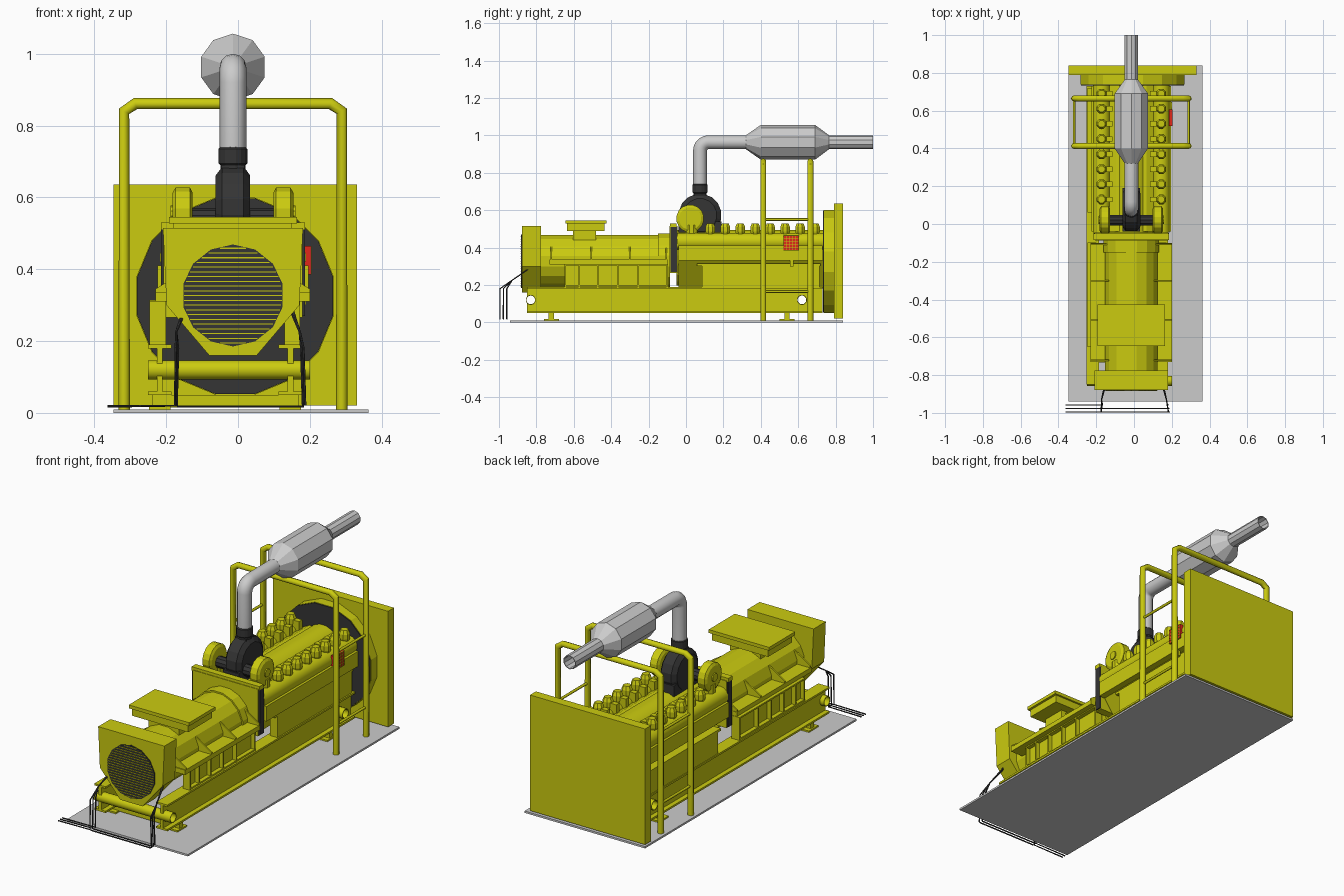
import bpy, bmesh, math
from mathutils import Vector

if "Cube" in bpy.data.objects:
    bpy.data.objects.remove(bpy.data.objects["Cube"])

C = -0.014  # centre line of the machine


def mat(name, col):
    m = bpy.data.materials.new(name)
    m.diffuse_color = (*col, 1)
    m.use_nodes = True
    m.node_tree.nodes["Principled BSDF"].inputs["Base Color"].default_value = m.diffuse_color
    return m


YEL = mat("yellow_paint", (0.6, 0.6, 0.005))
DARK = mat("dark_metal", (0.035, 0.035, 0.035))
RED = mat("red", (0.75, 0.02, 0.01))


def finish(name, bm, m, smooth=False):
    bmesh.ops.recalc_face_normals(bm, faces=bm.faces)
    me = bpy.data.meshes.new(name)
    bm.to_mesh(me)
    bm.free()
    o = bpy.data.objects.new(name, me)
    bpy.context.collection.objects.link(o)
    if m:
        me.materials.append(m)
    if smooth:
        bpy.context.view_layer.objects.active = o
        o.select_set(True)
        bpy.ops.object.shade_smooth_by_angle(angle=math.radians(40))
        o.select_set(False)
    return o


def box(name, x, y, z, m=YEL):
    bm = bmesh.new()
    bmesh.ops.create_cube(bm, size=1)
    for v in bm.verts:
        v.co = [(r[0] + r[1]) / 2 + c * (r[1] - r[0]) for r, c in zip((x, y, z), v.co)]
    return finish(name, bm, m)


def prism(name, pts, y, m=YEL):
    """Extrude an x-z outline along y."""
    bm = bmesh.new()
    f = bm.faces.new([bm.verts.new((px, y[0], pz)) for px, pz in pts])
    ext = bmesh.ops.extrude_face_region(bm, geom=[f])
    for v in ext["geom"]:
        if isinstance(v, bmesh.types.BMVert):
            v.co.y = y[1]
    return finish(name, bm, m)


def lathe(name, prof, centre, axis, n=12, m=YEL, caps=True, smooth=False, turn=0.5):
    """Turn (radius, position) pairs about an axis through centre."""
    bm = bmesh.new()
    rings = []
    for r, t in prof:
        ring = []
        for i in range(n):
            a = 2 * math.pi * (i + turn) / n
            u, w = r * math.cos(a), r * math.sin(a)
            p = {"x": (t, u, w), "y": (u, t, w), "z": (u, w, t)}[axis]
            ring.append(bm.verts.new(Vector(p) + Vector(centre)))
        rings.append(ring)
    for a, b in zip(rings, rings[1:]):
        for i in range(n):
            bm.faces.new((a[i], a[(i + 1) % n], b[(i + 1) % n], b[i]))
    if caps:
        bm.faces.new(rings[0])
        bm.faces.new(rings[-1])
    return finish(name, bm, m, smooth)


def cyl(name, r, t0, t1, centre, axis, n=12, m=YEL, **k):
    return lathe(name, [(r, t0), (r, t1)], centre, axis, n, m, **k)


def tube(name, pts, r, m=YEL, res=2, smooth=True):
    cu = bpy.data.curves.new(name, "CURVE")
    cu.dimensions = "3D"
    cu.bevel_depth, cu.bevel_resolution = r, res
    s = cu.splines.new("POLY")
    s.points.add(len(pts) - 1)
    for p, c in zip(s.points, pts):
        p.co = (*c, 1)
    o = bpy.data.objects.new(name, cu)
    bpy.context.collection.objects.link(o)
    if m:
        cu.materials.append(m)
    bpy.context.view_layer.objects.active = o
    o.select_set(True)
    bpy.ops.object.convert(target="MESH")
    if smooth:
        bpy.ops.object.shade_smooth_by_angle(angle=math.radians(50))
    bpy.context.object.select_set(False)


# floor plate
box("floor_plate", (-0.347, 0.363), (-0.94, 0.84), (0, 0.01), None)

# skid: I-beam rails with lifting tubes through them, and feet
HOLES = (-0.83, 0.62)
for side, x in (("left", -0.218), ("right", 0.146)):
    h, w = 0.033, 0.008
    outline = [(-h, 0.05), (h, 0.05), (h, 0.06), (w, 0.06), (w, 0.18), (h, 0.18),
               (h, 0.19), (-h, 0.19), (-h, 0.18), (-w, 0.18), (-w, 0.06), (-h, 0.06)]
    rail = prism("skid_rail_" + side, [(x + a, b) for a, b in outline], (-0.85, 0.73))
    for y in HOLES:
        cut = cyl("cutter", 0.024, -0.1, 0.1, (x, y, 0.12), "x", 16)
        cut.hide_render = True
        mod = rail.modifiers.new("hole", "BOOLEAN")
        mod.object, mod.operation, mod.solver = cut, "DIFFERENCE", "EXACT"
        bpy.context.view_layer.objects.active = rail
        bpy.ops.object.modifier_apply(modifier="hole")
        bpy.data.objects.remove(cut)
    for y in (-0.72, 0.54):
        box("foot_pad_" + side, (x - 0.03, x + 0.03), (y - 0.04, y + 0.04), (0.01, 0.018))
for y in HOLES:
    lathe("lifting_tube", [(0.023, -0.25), (0.027, -0.25), (0.027, 0.2), (0.023, 0.2), (0.023, -0.25)],
          (0, y, 0.12), "x", 16, caps=False, smooth=True)
for y in (-0.72, 0.54):
    box("skid_cross_bar", (-0.24, 0.17), (y - 0.014, y + 0.014), (0.015, 0.05))

# generator: body, end cover, air grille
cyl("generator_body", 0.142, -0.78, -0.09, (C, 0, 0.327), "y", 16, smooth=False)
cyl("generator_end_ring", 0.15, -0.15, -0.085, (C, 0, 0.327), "y", 16)
half = [(0.195, 0.515), (0.185, 0.30), (0.066, 0.16)]
prism("end_cover", [(C + a, b) for a, b in half] + [(C - a, b) for a, b in half[::-1]], (-0.878, -0.775))
cyl("air_grille", 0.142, -0.882, -0.87, (C, 0, 0.327), "y", 14, DARK)
for i in range(-10, 11):
    z = i * 0.0132
    w = math.sqrt(0.137 ** 2 - z * z)
    box("grille_slat", (C - w, C + w), (-0.885, -0.88), (0.325 + z, 0.328 + z))

# terminal box on the generator
box("terminal_box_neck", (C - 0.09, C + 0.09), (-0.605, -0.48), (0.44, 0.5))
box("terminal_box", (C - 0.165, C + 0.165), (-0.635, -0.435), (0.488, 0.53))
box("terminal_box_lid", (C - 0.178, C + 0.178), (-0.645, -0.425), (0.528, 0.546))

# generator mounting shelves, ribbed feet and gussets
for s, inner, outer, edge in (("left", -0.2, -0.247, -0.23), ("right", 0.13, 0.172, 0.2)):
    rng = lambda a, b: (min(a, b), max(a, b))
    d = 1 if s == "right" else -1
    box("generator_shelf_" + s, rng(C + d * 0.1, edge), (-0.73, -0.1), (0.31, 0.335))
    box("generator_foot_" + s, rng(inner, outer - d * 0.022), (-0.65, -0.1), (0.19, 0.312))
    for z in (0.192, 0.304):
        box("foot_flange_" + s, rng(inner, outer), (-0.65, -0.1), (z, z + 0.008))
    for y in (-0.65, -0.575, -0.475, -0.37, -0.26, -0.105):
        box("foot_rib_" + s, rng(inner, outer), (y, y + 0.008), (0.19, 0.312))
    for y in (-0.725, -0.51, -0.305, -0.11):
        prism("shelf_gusset_" + s, [(C + d * 0.1, 0.33), (edge, 0.33), (edge, 0.345), (C + d * 0.12, 0.405)],
              (y, y + 0.008))
    # engine side boxes on the rails
    box("engine_side_box_" + s, rng(inner, outer), (0.085, 0.715), (0.19, 0.31))
    box("engine_side_ledge_" + s, rng(C + d * 0.1, outer), (0.06, 0.72), (0.302, 0.315))
    # side strip of the bulkhead
    box("bulkhead_edge_" + s, rng(C + d * 0.193, C + d * 0.2), (-0.082, -0.048), (0.27, 0.51), DARK)

# bulkhead between generator and engine
box("bulkhead", (C - 0.193, C + 0.193), (-0.088, -0.046), (0.265, 0.515))
box("bulkhead_lip", (C - 0.2, C + 0.2), (-0.085, -0.05), (0.51, 0.53))
cyl("flywheel_housing", 0.135, -0.05, 0.09, (C, 0, 0.33), "y", 16)

# V engine: block, centre cover, manifolds, cylinder heads
half = [(0.08, 0.47), (0.175, 0.42), (0.175, 0.33), (0.065, 0.18)]
prism("engine_block", [(C + a, b) for a, b in half] + [(C - a, b) for a, b in half[::-1]], (-0.04, 0.735))
cyl("engine_centre_cover", 0.095, -0.045, 0.74, (C, 0, 0.40), "y", 16, smooth=True)
for d in (-1, 1):
    s = "right" if d > 0 else "left"
    cyl("manifold_" + s, 0.046, -0.045, 0.76, (C + d * 0.158, 0, 0.433), "y", 14, smooth=True)
    box("manifold_rail_" + s, (C + d * 0.185 - 0.025, C + d * 0.185 + 0.025), (-0.04, 0.73), (0.33, 0.41))
    for i in range(8):
        y = 0.13 + i * 0.08
        lathe("cylinder_head_" + s, [(0.02, 0.46), (0.028, 0.485), (0.028, 0.51), (0.019, 0.53)],
              (C + d * 0.158, y, 0), "z", 8)
        box("head_bridge_" + s, (C + d * 0.125 - 0.025, C + d * 0.125 + 0.025), (y - 0.014, y + 0.014), (0.45, 0.505))

# control panel with a grid, on a post at the right
box("panel_post", (0.175, 0.19), (0.555, 0.575), (0.3, 0.39))
box("control_panel", (0.185, 0.203), (0.52, 0.605), (0.385, 0.465), RED)
for i in range(6):
    box("panel_line_v", (0.2, 0.2045), (0.52 + i * 0.0165, 0.5225 + i * 0.0165), (0.385, 0.465))
    box("panel_line_h", (0.2, 0.2045), (0.52, 0.605), (0.385 + i * 0.0155, 0.3875 + i * 0.0155))

# turbocharger
lathe("turbo_housing", [(0.09, -0.048), (0.115, -0.03), (0.115, 0.03), (0.09, 0.048)],
      (C, 0.075, 0.573), "x", 16, DARK)
cyl("turbo_shaft", 0.03, -0.13, 0.13, (C, 0.02, 0.54), "x", 10, DARK)
box("turbo_base", (C - 0.047, C + 0.047), (-0.04, 0.19), (0.45, 0.54), DARK)
for d in (-1, 1):
    lathe("air_intake", [(0.06, d * 0.113), (0.074, d * 0.12), (0.074, d * 0.16), (0.06, d * 0.168)],
          (C, 0.022, 0.555), "x", 16)
    cyl("intake_hub", 0.022, d * 0.165, d * 0.174, (C, 0.022, 0.555), "x", 10)
    cyl("intake_neck", 0.035, 0.46, 0.52, (C + d * 0.14, 0.03, 0), "z", 10)
cyl("turbo_outlet", 0.046, 0.62, 0.69, (C, 0.075, 0), "z", 4, DARK)
lathe("exhaust_collar", [(0.036, 0.68), (0.036, 0.69), (0.041, 0.695), (0.041, 0.735), (0.036, 0.74)],
      (C, 0.075, 0), "z", 16, DARK)

# exhaust elbow and muffler with open tail pipe
R = 0.045
bend = [(C, 0.075 + R - R * math.cos(a), 0.963 - R + R * math.sin(a))
        for a in [math.pi / 2 * i / 5 for i in range(6)]]
tube("exhaust_pipe", [(C, 0.075, 0.73)] + bend + [(C, 0.34, 0.963)], 0.037, None, 4)
lathe("muffler", [(0.037, 0.32), (0.093, 0.40), (0.093, 0.69), (0.037, 0.765), (0.037, 1.0), (0.033, 1.0), (0.033, 0.78)],
      (C, 0, 0.963), "y", 10, None, caps=False)

# radiator and fan shroud
box("radiator", (-0.347, 0.331), (0.79, 0.84), (0.02, 0.636))
cyl("fan_shroud", 0.28, 0.738, 0.795, (-0.008, 0, 0.325), "y", 16)
cyl("fan_face", 0.278, 0.733, 0.74, (-0.008, 0, 0.325), "y", 16, DARK)

# support frame
for y in (0.413, 0.665):
    pts = [(0.303, 0.01), (0.303, 0.84), (0.272, 0.861)]
    tube("support_arch", [(C - a, y, b) for a, b in pts] + [(C + a, y, b) for a, b in pts[::-1]], 0.016)
for d in (-1, 1):
    for z in (0.165, 0.55):
        tube("support_rung", [(C + d * 0.303, 0.413, z), (C + d * 0.303, 0.665, z)], 0.007)

# power cables from the generator down to the floor
for i in range(3):
    y = -0.958 - i * 0.0185
    tube("cable_left", [(-0.14 - i * 0.004, -0.82, 0.3), (-0.172, -0.93, 0.225), (-0.167 - i * 0.003, y, 0.18),
                        (-0.17 - i * 0.003, y, 0.02), (-0.363, y, 0.018)], 0.0035, DARK, 1)
    tube("cable_right", [(0.14 + i * 0.004, -0.82, 0.3), (0.172, -0.93, 0.225), (0.176 + i * 0.003, y, 0.18),
                         (0.181 + i * 0.003, y, 0.02)], 0.0035, DARK, 1)
    if i:
        tube("cable_floor_run", [(0.184, y, 0.018), (-0.17, y, 0.018)], 0.0035, DARK, 1)
